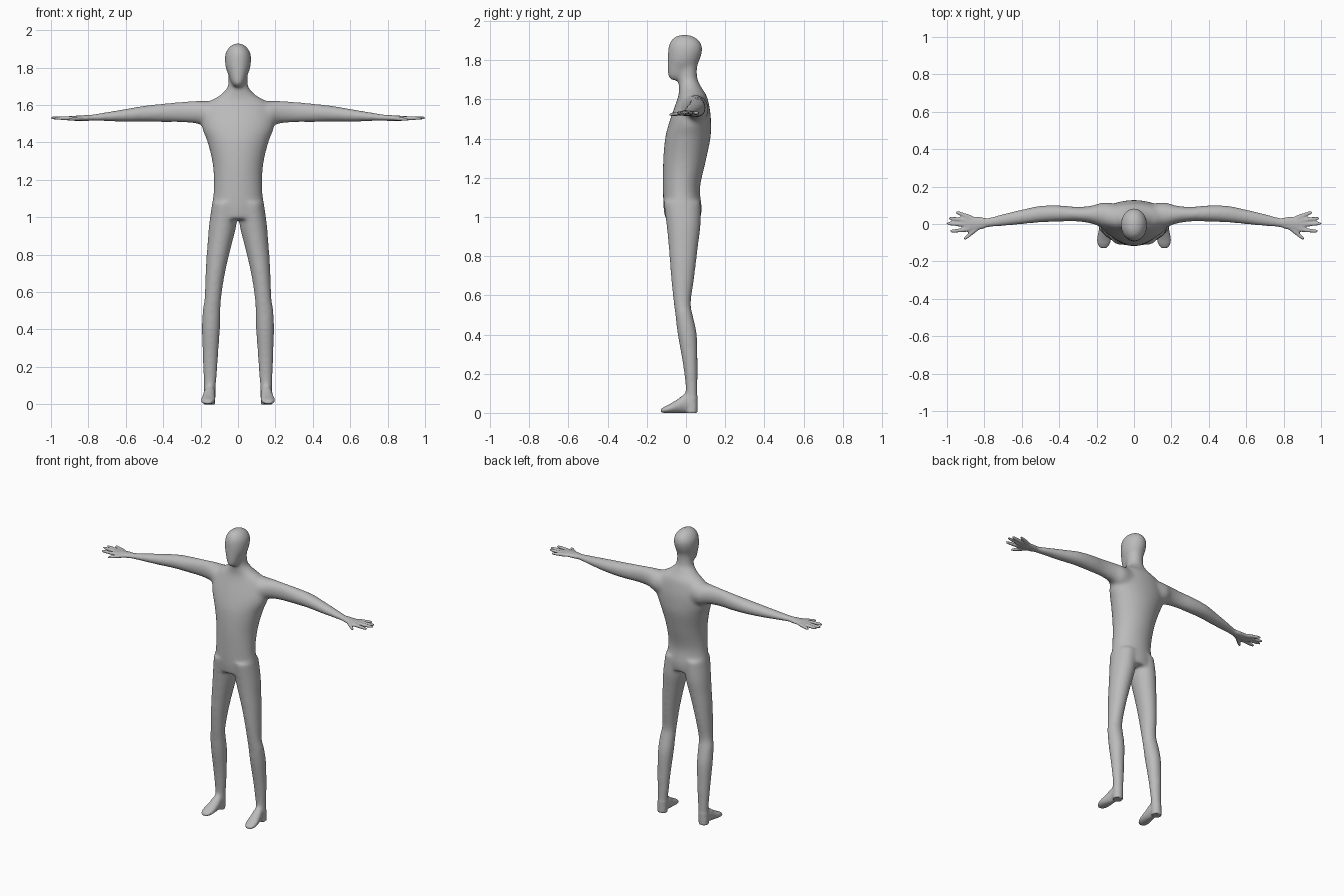
import bpy, bmesh, math
from mathutils import Vector

SIDES = 28
bm = bmesh.new()


def spline(rows, steps=5):
    """Catmull-Rom interpolation through rows of section numbers."""
    out = []
    for i in range(len(rows) - 1):
        a, b = rows[max(i - 1, 0)], rows[i]
        c, d = rows[i + 1], rows[min(i + 2, len(rows) - 1)]
        for s in range(steps):
            t = s / steps
            out.append([0.5 * (2 * q + (r - p) * t + (2 * p - 5 * q + 4 * r - u) * t * t
                               + (3 * q - p - 3 * r + u) * t ** 3)
                        for p, q, r, u in zip(a, b, c, d)])
    return out + [list(rows[-1])]


def loft(rows, place):
    """Closed tube; each row is (station, u_min, u_max, v_min, v_max)."""
    rings = []
    for s, u0, u1, v0, v1 in spline(rows):
        ring = []
        for k in range(SIDES):
            a = 2 * math.pi * k / SIDES
            u = (u0 + u1) / 2 + (u1 - u0) / 2 * math.cos(a)
            v = (v0 + v1) / 2 + (v1 - v0) / 2 * math.sin(a)
            ring.append(bm.verts.new(place(s, u, v)))
        rings.append(ring)
    for r, q in zip(rings, rings[1:]):
        for k in range(SIDES):
            j = (k + 1) % SIDES
            bm.faces.new((r[k], r[j], q[j], q[k]))
    bm.faces.new(rings[0])
    bm.faces.new(rings[-1])


def upright(rows):
    loft([(z, -w, w, f, b) for z, w, f, b in rows], lambda s, u, v: (u, v, s))


# torso and neck: height, half width, front, back
upright([(.99, .146, -.107, .075), (1.05, .142, -.115, .08), (1.15, .13, -.118, .072),
         (1.28, .135, -.117, .1), (1.40, .163, -.107, .125), (1.47, .19, -.09, .128),
         (1.53, .195, -.07, .125), (1.6, .17, -.045, .112), (1.63, .135, -.037, .1),
         (1.65, .10, -.036, .086), (1.675, .072, -.037, .072), (1.70, .055, -.04, .06),
         (1.75, .051, -.045, .056), (1.80, .055, -.05, .065)])
# skull
upright([(1.75, .045, -.07, .04), (1.78, .06, -.092, .06), (1.81, .068, -.094, .074),
         (1.85, .071, -.092, .084), (1.88, .066, -.087, .08), (1.905, .051, -.074, .063),
         (1.922, .032, -.052, .037), (1.931, .008, -.02, .005)])
# jaw
upright([(1.697, .018, -.075, -.02), (1.715, .033, -.091, 0), (1.75, .047, -.095, .03),
         (1.80, .062, -.095, .06)])

for side in (-1, 1):
    # leg: height, inner, outer, front, back
    loft([(1.08, 0, .138, -.115, .075), (.96, .008, .155, -.10, .075),
          (.86, .032, .163, -.09, .063), (.775, .053, .17, -.083, .053),
          (.67, .075, .175, -.075, .04), (.56, .09, .18, -.063, .025),
          (.5, .093, .19, -.055, .035), (.4, .096, .193, -.043, .056),
          (.27, .105, .19, -.02, .06), (.16, .112, .186, -.005, .06),
          (.08, .119, .183, 0, .06), (0, .122, .185, 0, .06)],
         lambda s, u, v: (side * u, v, s))
    # foot: depth, inner, outer, sole, top
    loft([(.05, .125, .18, 0, .06), (0, .122, .183, 0, .1), (-.04, .121, .19, 0, .072),
          (-.08, .122, .198, 0, .047), (-.11, .13, .194, 0, .032),
          (-.128, .145, .18, .003, .02)],
         lambda s, u, v: (side * u, s, v))
    # arm and palm: reach, front, back, bottom, top
    loft([(.1, -.03, .11, 1.46, 1.63), (.17, -.02, .115, 1.48, 1.622),
          (.22, 0, .1, 1.50, 1.623), (.3, .013, .092, 1.507, 1.618),
          (.4, .012, .1, 1.508, 1.608), (.5, .008, .098, 1.51, 1.597),
          (.6, -.002, .078, 1.51, 1.58), (.7, -.012, .055, 1.513, 1.563),
          (.78, -.02, .035, 1.515, 1.55), (.83, -.032, .038, 1.515, 1.545),
          (.88, -.042, .042, 1.516, 1.542), (.91, -.038, .042, 1.518, 1.538)],
         lambda s, u, v: (side * s, u, v))
    # fingers and thumb: root x, root y, tip x, tip y, tip z
    for rx, ry, tx, ty, tz in ((.87, .033, .953, .064, 1.53), (.88, .018, .992, .031, 1.532),
                               (.88, -.006, 1.002, .003, 1.532), (.88, -.028, .984, -.04, 1.53),
                               (.835, -.02, .91, -.083, 1.522)):
        root, tip = Vector((rx, ry, 1.529)), Vector((tx, ty, tz))
        across = (tip - root).cross(Vector((0, 0, 1))).normalized()

        def along(s, u, v):
            p = root.lerp(tip, s) + across * u + Vector((0, 0, v))
            return (side * p.x, p.y, p.z)

        loft([(0, -.013, .013, -.012, .012), (.5, -.011, .011, -.0105, .0105),
              (.88, -.009, .009, -.008, .008), (1, -.004, .004, -.004, .004)], along)

bmesh.ops.recalc_face_normals(bm, faces=bm.faces)
mesh = bpy.data.meshes.new("body")
bm.to_mesh(mesh)
bm.free()
body = bpy.data.objects.new("body", mesh)
bpy.context.collection.objects.link(body)

# fuse all parts into one skin
fuse = body.modifiers.new("fuse", 'REMESH')
fuse.mode = 'VOXEL'
fuse.voxel_size = 0.006
bpy.context.view_layer.objects.active = body
body.select_set(True)
bpy.ops.object.modifier_apply(modifier=fuse.name)

# blend the joints, keeping hands and soles crisp
bm = bmesh.new()
bm.from_mesh(mesh)
soft = [v for v in bm.verts if abs(v.co.x) < .8 and v.co.z > .08]
hard = [v for v in bm.verts if abs(v.co.x) >= .8 or .01 < v.co.z <= .08]
for i in range(25):
    bmesh.ops.smooth_vert(bm, verts=soft, factor=.5, use_axis_x=True, use_axis_y=True, use_axis_z=True)
for i in range(2):
    bmesh.ops.smooth_vert(bm, verts=hard, factor=.5, use_axis_x=True, use_axis_y=True, use_axis_z=True)
bm.to_mesh(mesh)
bm.free()
bpy.ops.object.shade_smooth_by_angle(angle=math.radians(50))

grey = bpy.data.materials.new("plain grey")
grey.diffuse_color = (.5, .5, .5, 1)
mesh.materials.clear()
mesh.materials.append(grey)
